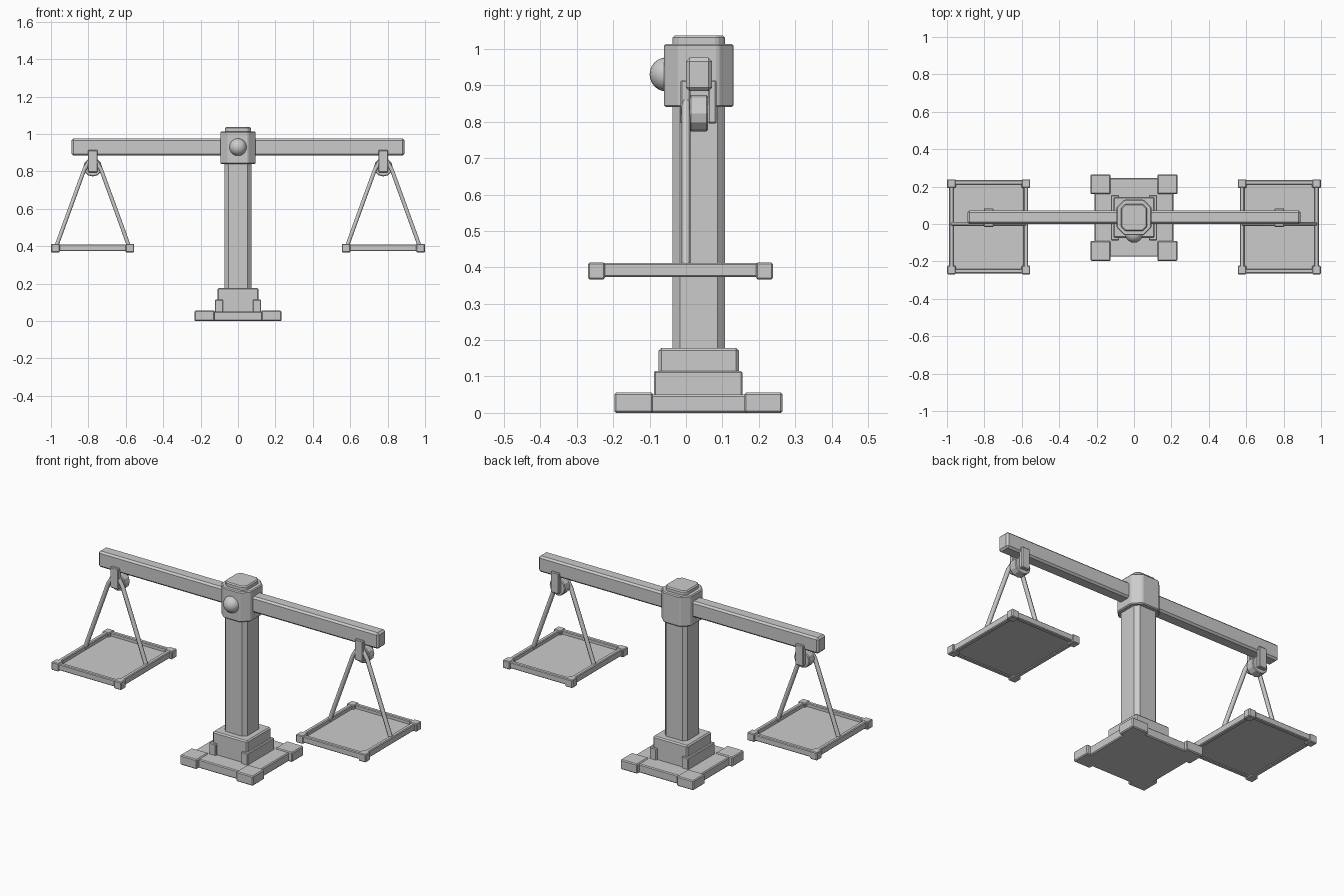
import bpy, bmesh, math
from mathutils import Vector

if "Cube" in bpy.data.objects:
    bpy.data.objects.remove(bpy.data.objects["Cube"])

YC = 0.035  # depth centre of post, base and beam


def finish(name, bm, bevel=0.0):
    bmesh.ops.recalc_face_normals(bm, faces=bm.faces)
    me = bpy.data.meshes.new(name)
    bm.to_mesh(me)
    bm.free()
    ob = bpy.data.objects.new(name, me)
    bpy.context.collection.objects.link(ob)
    if bevel:
        m = ob.modifiers.new("edge_bevel", 'BEVEL')
        m.width = bevel
        m.segments = 1
    return ob


def box(name, x, y, z, bevel=0.005):
    """Box from (min, max) ranges."""
    bm = bmesh.new()
    bmesh.ops.create_cube(bm, size=1)
    for v in bm.verts:
        v.co = Vector([(r[0] + r[1]) / 2 + c * (r[1] - r[0])
                       for r, c in zip((x, y, z), v.co)])
    return finish(name, bm, bevel)


def octagon(name, hx, y, z, chamfer, bevel=0.0):
    """Upright prism with chamfered vertical corners."""
    y0, y1 = y
    c = chamfer
    pts = [(-hx + c, y0), (hx - c, y0), (hx, y0 + c), (hx, y1 - c),
           (hx - c, y1), (-hx + c, y1), (-hx, y1 - c), (-hx, y0 + c)]
    bm = bmesh.new()
    f = bm.faces.new([bm.verts.new((px, py, z[0])) for px, py in pts])
    ext = bmesh.ops.extrude_face_region(bm, geom=[f])['geom']
    bmesh.ops.translate(bm, vec=(0, 0, z[1] - z[0]),
                        verts=[g for g in ext if isinstance(g, bmesh.types.BMVert)])
    return finish(name, bm, bevel)


def rod(name, pts, radius):
    cu = bpy.data.curves.new(name, 'CURVE')
    cu.dimensions = '3D'
    cu.bevel_depth = radius
    cu.bevel_resolution = 1
    cu.use_fill_caps = True
    sp = cu.splines.new('POLY')
    sp.points.add(len(pts) - 1)
    for p, co in zip(sp.points, pts):
        p.co = (*co, 1)
    ob = bpy.data.objects.new(name, cu)
    bpy.context.collection.objects.link(ob)


def span(s, a, b):
    """Range mirrored to side s."""
    return tuple(sorted((s * a, s * b)))


# Base plate, corner feet and stepped plinth
box("base_plate", (-0.21, 0.21), (-0.175, 0.245), (0.0, 0.05))
for s in (-1, 1):
    for n, yr in (("front", (-0.197, -0.09)), ("back", (0.16, 0.265))):
        box(f"base_foot_{n}", span(s, 0.125, 0.232), yr, (0.0, 0.056))
    box("plinth_side", span(s, 0.08, 0.123), (-0.088, 0.155), (0.04, 0.115), 0.004)
box("plinth", (-0.11, 0.11), (-0.075, 0.145), (0.04, 0.178), 0.007)

# Post, head block and cap
octagon("post", 0.072, (-0.037, 0.107), (0.17, 0.86), 0.02)
octagon("head_block", 0.094, (-0.06, 0.13), (0.84, 1.014), 0.042, 0.005)
octagon("head_cap", 0.07, (-0.037, 0.107), (1.0, 1.037), 0.022, 0.006)

# Pivot knob
bm = bmesh.new()
bmesh.ops.create_uvsphere(bm, u_segments=20, v_segments=12, radius=0.047)
for f in bm.faces:
    f.smooth = True
finish("pivot_knob", bm).location = (0, -0.053, 0.93)

# Beam
box("beam", (-0.89, 0.89), (0.0, 0.072), (0.884, 0.976), 0.01)

for s in (-1, 1):
    cx = s * 0.777
    # Hanger brackets and wheel
    for n, yr in (("front", (-0.015, 0.012)), ("back", (0.06, 0.084))):
        box(f"hanger_plate_{n}", (cx - 0.026, cx + 0.026), yr,
            (0.795, 0.914), 0.004)
    bm = bmesh.new()
    bmesh.ops.create_cone(bm, cap_ends=True, segments=12, radius1=0.05,
                          radius2=0.05, depth=0.05)
    wheel = finish("hanger_wheel", bm, 0.004)
    wheel.rotation_euler = (math.pi / 2, 0, 0)
    wheel.location = (cx, YC, 0.823)

    # Suspension rods
    for t in (-1, 1):
        rod("suspension_rod", [(cx + t * 0.018, 0, 0.855), (cx + t * 0.045, 0, 0.81),
                               (cx + t * 0.118, 0, 0.61), (cx + t * 0.196, 0, 0.395)],
            0.012)

    # Tray panel, rails and corner blocks
    box("tray_panel", (cx - 0.205, cx + 0.205), (-0.255, 0.225), (0.378, 0.39), 0)
    for t in (-1, 1):
        a, b = sorted((cx + t * 0.187, cx + t * 0.211))
        box("tray_side_rail", (a, b), (-0.255, 0.225), (0.374, 0.412), 0.004)
        e = -0.015 + t * 0.237
        box("tray_end_rail", (cx - 0.2, cx + 0.2), (e - 0.012, e + 0.012),
            (0.374, 0.41), 0.004)
        for u in (-1, 1):
            px, py = cx + t * 0.199, -0.015 + u * 0.231
            box("tray_corner", (px - 0.023, px + 0.023), (py - 0.023, py + 0.023),
                (0.367, 0.413), 0.004)
